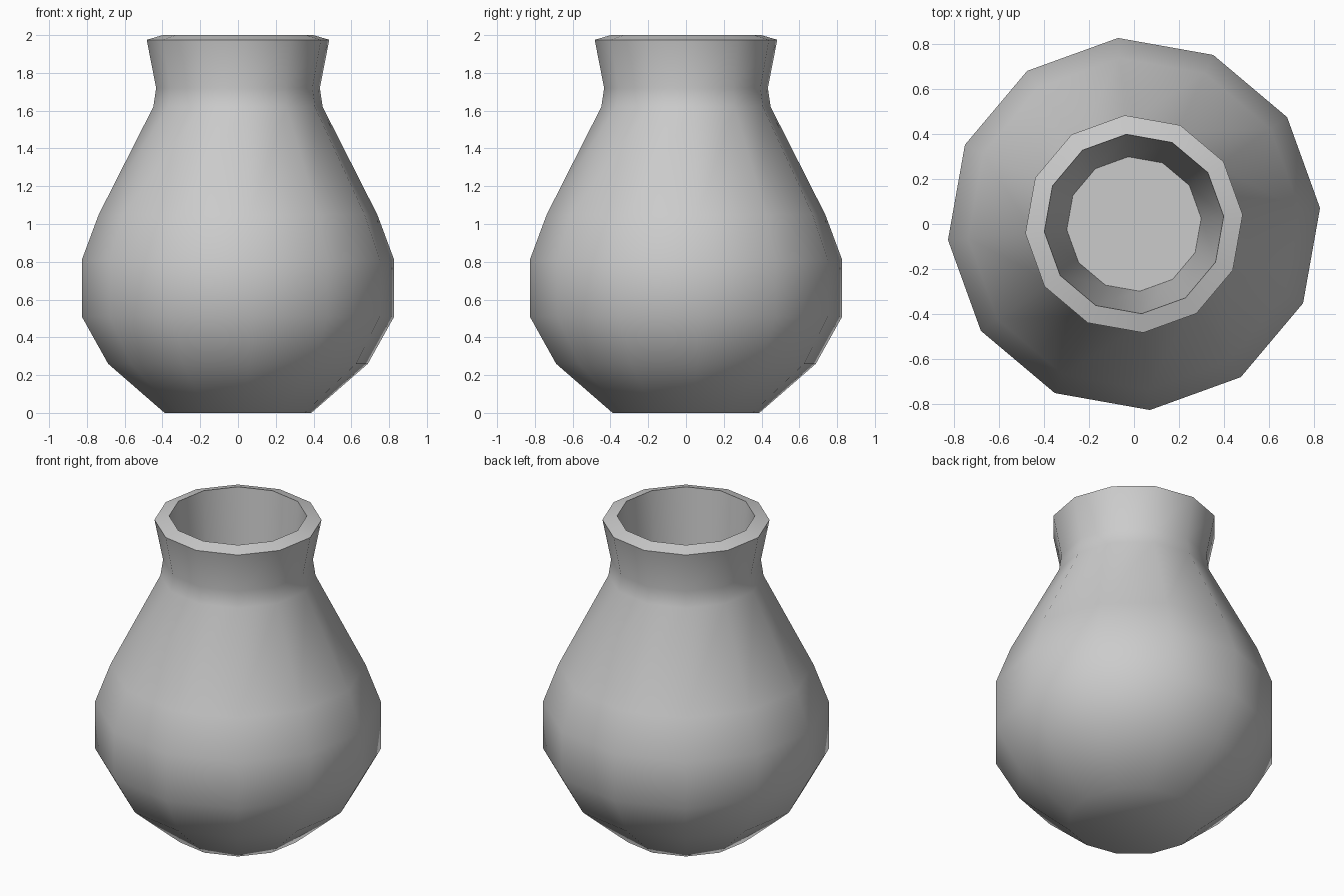
import bpy
import bmesh
import math

cube = bpy.data.objects.get("Cube")
if cube:
    bpy.data.objects.remove(cube, do_unlink=True)

SIDES = 12
TURN = math.radians(4.9)

# Radius and height, from the base up the outside, over the rim and down inside
PROFILE = [
    (0.39, 0.0), (0.69, 0.26), (0.83, 0.51), (0.83, 0.81), (0.74, 1.05),
    (0.45, 1.62), (0.435, 1.72), (0.485, 1.975), (0.40, 2.0), (0.30, 0.6),
]


def flat_material(name, color):
    mat = bpy.data.materials.new(name)
    mat.use_nodes = True
    mat.diffuse_color = color
    mat.node_tree.nodes["Principled BSDF"].inputs["Base Color"].default_value = color
    return mat


def add_ring(bm, radius, height):
    angles = [TURN + math.tau * i / SIDES for i in range(SIDES)]
    return [bm.verts.new((radius * math.cos(a), radius * math.sin(a), height))
            for a in angles]


# Vase: rings joined by quads, closed by a base and an inner floor
bm = bmesh.new()
rings = [add_ring(bm, r, z) for r, z in PROFILE]
for low, high in zip(rings, rings[1:]):
    for i in range(SIDES):
        j = (i + 1) % SIDES
        bm.faces.new((low[i], low[j], high[j], high[i]))
bm.faces.new(rings[0][::-1])
bm.faces.new(rings[-1])
bmesh.ops.recalc_face_normals(bm, faces=bm.faces[:])

mesh = bpy.data.meshes.new("vase")
bm.to_mesh(mesh)
bm.free()
mesh.materials.append(flat_material("light_grey_clay", (0.6, 0.6, 0.6, 1.0)))

vase = bpy.data.objects.new("vase", mesh)
bpy.context.collection.objects.link(vase)

# Smooth body with crisp rim and floor edges
bpy.ops.object.select_all(action="DESELECT")
vase.select_set(True)
bpy.context.view_layer.objects.active = vase
bpy.ops.object.shade_smooth_by_angle(angle=math.radians(50))
